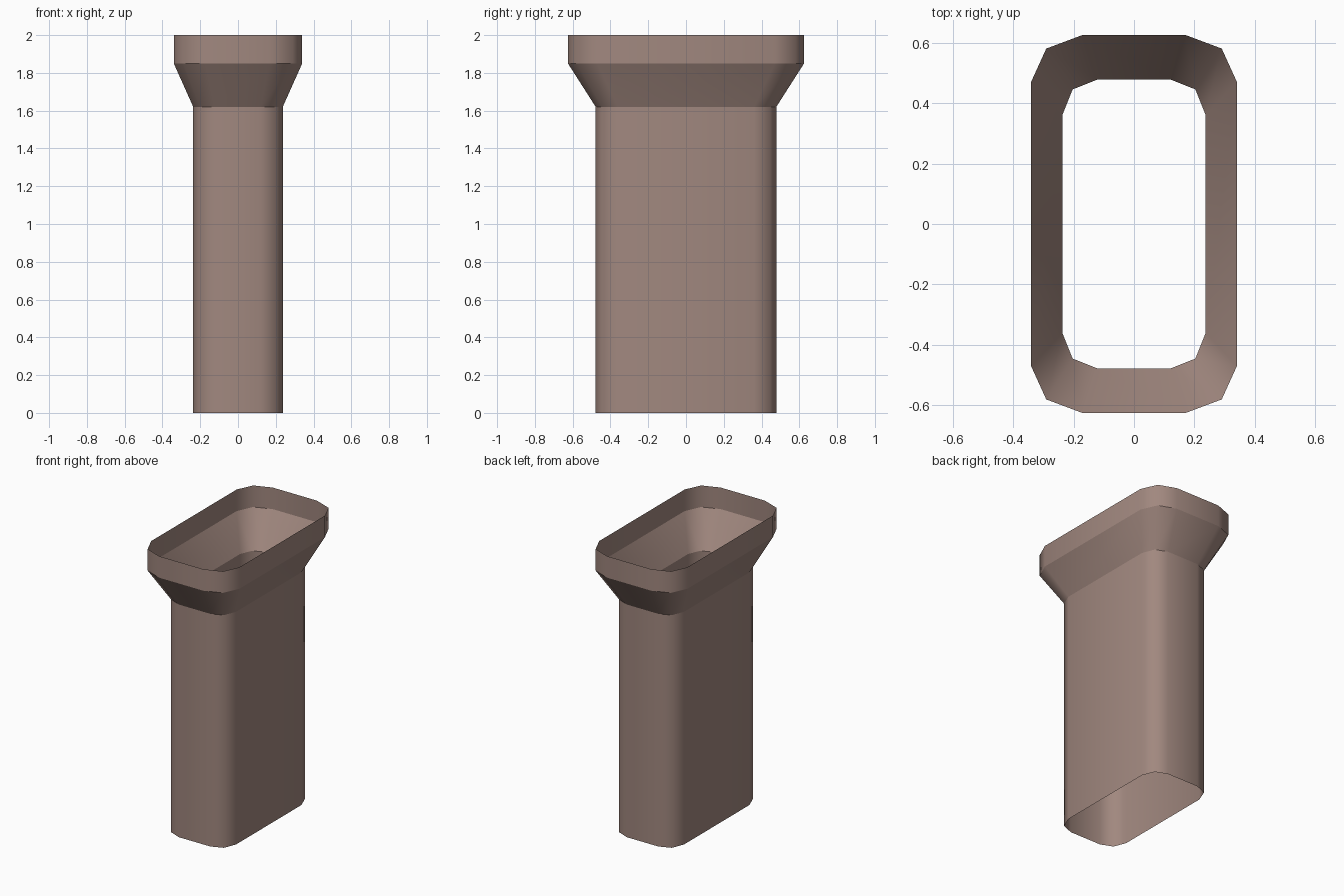
import bpy

if "Cube" in bpy.data.objects:
    bpy.data.objects.remove(bpy.data.objects["Cube"])

mat = bpy.data.materials.new("warm_taupe")
mat.diffuse_color = (0.356, 0.246, 0.212, 1)
mat.use_nodes = True
mat.node_tree.nodes["Principled BSDF"].inputs["Base Color"].default_value = mat.diffuse_color

# One quarter of the twelve-sided cross-section, narrow and wide
NARROW = [(0.237, 0.36), (0.203, 0.445), (0.12, 0.478)]
WIDE = [(0.34, 0.47), (0.29, 0.58), (0.17, 0.625)]


def ring(quarter, z):
    """Mirror a quarter section into a full counter-clockwise loop."""
    half = quarter + [(-x, y) for x, y in reversed(quarter)]
    return [(x, y, z) for x, y in half + [(-x, -y) for x, y in half]]


def sleeve(name, low, z0, high, z1):
    """Open-ended smooth wall between two section loops."""
    verts = ring(low, z0) + ring(high, z1)
    n = len(verts) // 2
    faces = [(i, (i + 1) % n, (i + 1) % n + n, i + n) for i in range(n)]
    mesh = bpy.data.meshes.new(name)
    mesh.from_pydata(verts, [], faces)
    mesh.materials.append(mat)
    mesh.polygons.foreach_set("use_smooth", [True] * n)
    mesh.update()
    obj = bpy.data.objects.new(name, mesh)
    bpy.context.collection.objects.link(obj)


# Straight shaft, flared collar and upright rim, all hollow
sleeve("shaft", NARROW, 0.0, NARROW, 1.62)
sleeve("flared_collar", NARROW, 1.62, WIDE, 1.85)
sleeve("rim", WIDE, 1.85, WIDE, 2.0)
